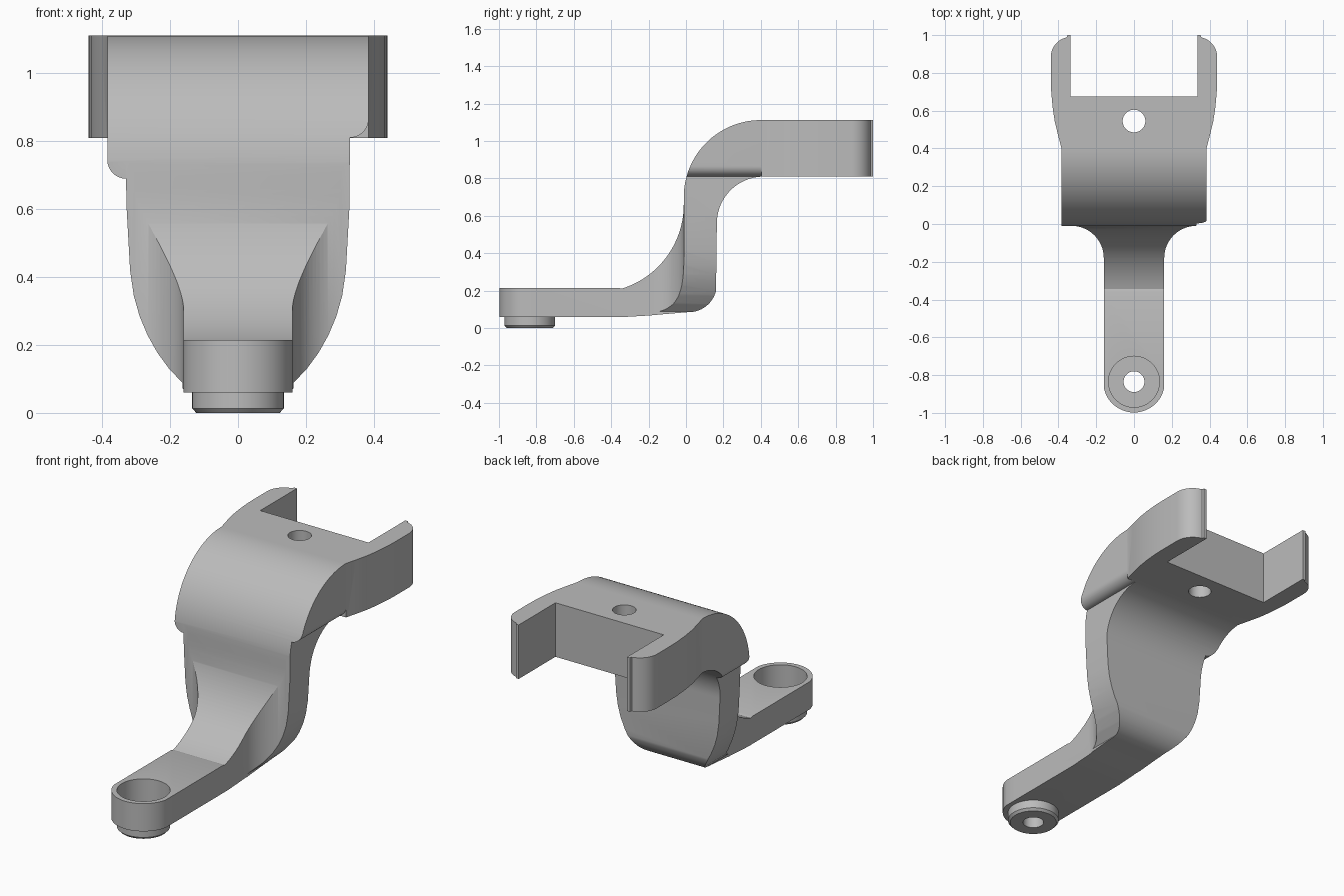
import bpy, bmesh
from math import cos, sin, radians
from mathutils import Vector

cube = bpy.data.objects.get("Cube")
if cube:
    bpy.data.objects.remove(cube, do_unlink=True)

grey = bpy.data.materials.new("cast_grey")
grey.use_nodes = True
grey.diffuse_color = (0.5, 0.5, 0.5, 1)
grey.node_tree.nodes["Principled BSDF"].inputs["Base Color"].default_value = (0.5, 0.5, 0.5, 1)


def arc(cx, cy, r, start, end, steps=20):
    angles = [radians(start + (end - start) * i / steps) for i in range(steps + 1)]
    return [(cx + r * cos(a), cy + r * sin(a)) for a in angles]


def prism(name, outline, axis, low, high):
    """Extrude a 2D outline along one axis."""
    place = {"x": lambda p, d: (d, p[0], p[1]),
             "y": lambda p, d: (p[0], d, p[1]),
             "z": lambda p, d: (p[0], p[1], d)}[axis]
    bm = bmesh.new()
    face = bm.faces.new([bm.verts.new(place(p, low)) for p in outline])
    ext = bmesh.ops.extrude_face_region(bm, geom=[face], use_keep_orig=True)
    verts = [g for g in ext["geom"] if isinstance(g, bmesh.types.BMVert)]
    bmesh.ops.translate(bm, verts=verts, vec=Vector(place((0, 0), high - low)))
    bmesh.ops.recalc_face_normals(bm, faces=bm.faces)
    mesh = bpy.data.meshes.new(name)
    bm.to_mesh(mesh)
    bm.free()
    mesh.materials.append(grey)
    obj = bpy.data.objects.new(name, mesh)
    bpy.context.collection.objects.link(obj)
    return obj


def combine(obj, tool, operation):
    """Apply a boolean, then discard the tool."""
    tool.hide_render = True
    mod = obj.modifiers.new("cut", "BOOLEAN")
    mod.operation, mod.solver, mod.object = operation, "EXACT", tool
    bpy.context.view_layer.update()
    graph = bpy.context.evaluated_depsgraph_get()
    mesh = bpy.data.meshes.new_from_object(obj.evaluated_get(graph))
    obj.modifiers.clear()
    obj.data = mesh
    bpy.data.objects.remove(tool, do_unlink=True)


# S-shaped side profile, in y and z
profile = [(1.0, 0.81), (1.0, 1.112)]
profile += arc(0.4, 0.7, 0.412, 90, 180, 32)
profile += arc(-0.482, 0.66, 0.47, 0, -73, 28)
profile += [(-0.36, 0.215), (-1.1, 0.215), (-1.1, 0.06), (-0.32, 0.06),
            (-0.2, 0.067), (-0.1, 0.076)]
profile += arc(0.015, 0.235, 0.15, -92, -14, 14)
profile += arc(0.415, 0.56, 0.25, 180, 90, 24)
bracket = prism("bracket", profile, "x", -0.5, 0.5)

# Plan outline: rounded tip, flared arm, wide web, fork prongs
END_Y = -0.835
half = arc(0, END_Y, 0.163, -90, -11, 16)
half += [(0.16, END_Y + 0.04)]
half += arc(0.33, -0.18, 0.17, 180, 90, 20)
half += [(0.385, -0.01), (0.385, 0.405)]
half += [(0.402, 0.47), (0.42, 0.545), (0.431, 0.62), (0.438, 0.7), (0.44, 0.76)]
half += arc(0.335, 0.885, 0.105, 0, 78, 12)
half += [(0.335, 1.0), (0.335, 0.675)]
half[half.index((0.335, 1.0))] = (0.335, 1.05)
plan = half + [(-x, y) for x, y in reversed(half[1:])]
combine(bracket, prism("plan_tool", plan, "z", -0.2, 1.4), "INTERSECT")

# Rounded flange steps and tapered lower web; the step is lower on one side
for side, step_z in ((1, 0.866), (-1, 0.745)):
    cut = [(0.6, step_z)] + arc(0.33, step_z, 0.055, 0, -90, 12)
    cut += [(0.328, 0.6), (0.318, 0.42), (0.307, 0.345), (0.29, 0.285),
            (0.267, 0.23), (0.238, 0.178), (0.203, 0.13), (0.163, 0.088),
            (0.163, -0.1), (0.6, -0.1)]
    cut = [(side * x, z) for x, z in cut]
    combine(bracket, prism("side_tool", cut, "y", -0.5, 0.405), "DIFFERENCE")

# Chamfered boss under the tip
boss_profile = arc(0, END_Y, 0.135, 0, 354, 59)
boss = prism("boss_tool", boss_profile, "z", 0.0, 0.1)
for v in boss.data.vertices:
    if v.co.z < 0.01:
        v.co.x *= 0.91
        v.co.y = END_Y + (v.co.y - END_Y) * 0.91
rim = prism("boss_rim", boss_profile, "z", 0.013, 0.1)
for v in boss.data.vertices:
    if v.co.z > 0.05:
        v.co.z = 0.013
combine(boss, rim, "UNION")
combine(bracket, boss, "UNION")

# Bearing pocket, its through hole, and the bolt hole by the fork
for y, r, low, high in ((END_Y, 0.135, 0.068, 0.5), (END_Y, 0.055, -0.1, 0.5),
                        (0.545, 0.06, 0.5, 1.3)):
    hole = prism("hole_tool", arc(0, y, r, 0, 354, 59), "z", low, high)
    combine(bracket, hole, "DIFFERENCE")

# Smooth curved surfaces, keep edges crisp
bpy.ops.object.select_all(action="DESELECT")
bracket.select_set(True)
bpy.context.view_layer.objects.active = bracket
bpy.ops.object.shade_smooth_by_angle(angle=radians(25))
